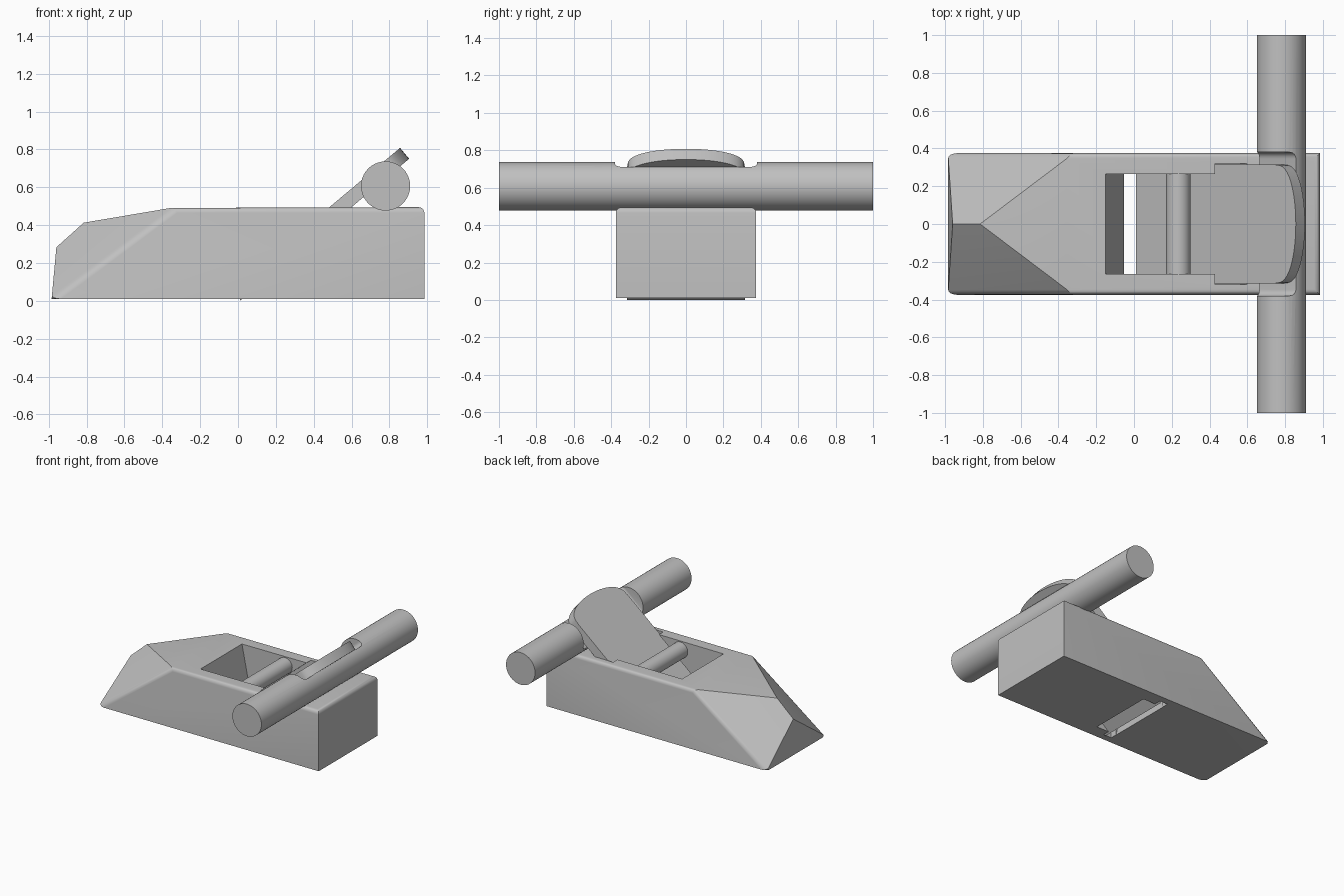
import bpy, bmesh, math
from mathutils import Vector, Matrix

if "Cube" in bpy.data.objects:
    bpy.data.objects.remove(bpy.data.objects["Cube"], do_unlink=True)

grey = bpy.data.materials.new("plain_grey")
grey.use_nodes = True
COLOUR = (0.53, 0.53, 0.53, 1)
grey.diffuse_color = COLOUR
grey.node_tree.nodes["Principled BSDF"].inputs["Base Color"].default_value = COLOUR

# The blade bed rises from TIP along x and z
TIP = Vector((0.01, 0, 0))
BED = Matrix.Translation(TIP) @ Matrix.Rotation(-math.radians(40), 4, 'Y')


def finish(bm, name):
    bmesh.ops.recalc_face_normals(bm, faces=bm.faces)
    mesh = bpy.data.meshes.new(name)
    bm.to_mesh(mesh)
    bm.free()
    mesh.materials.append(grey)
    obj = bpy.data.objects.new(name, mesh)
    bpy.context.collection.objects.link(obj)
    return obj


def prism(points, direction):
    """Closed solid swept from a flat outline."""
    bm = bmesh.new()
    face = bm.faces.new([bm.verts.new(p) for p in points])
    top = bmesh.ops.extrude_face_region(bm, geom=[face])["geom"]
    bmesh.ops.translate(bm, vec=direction, verts=[v for v in top if isinstance(v, bmesh.types.BMVert)])
    bmesh.ops.recalc_face_normals(bm, faces=bm.faces)
    return bm


def trim(bm, x):
    """Cut away everything in front of x and close the hole."""
    cut = bmesh.ops.bisect_plane(bm, geom=bm.verts[:] + bm.edges[:] + bm.faces[:],
                                 plane_co=(x, 0, 0), plane_no=(-1, 0, 0), clear_outer=True)
    edges = [e for e in cut["geom_cut"] if isinstance(e, bmesh.types.BMEdge)]
    bmesh.ops.contextual_create(bm, geom=edges)


def rod(name, x, z, radius, length, sides):
    bm = bmesh.new()
    bmesh.ops.create_cone(bm, cap_ends=True, segments=sides, radius1=radius, radius2=radius, depth=length,
                          matrix=Matrix.Translation((x, 0, z)) @ Matrix.Rotation(math.pi / 2, 4, 'X'))
    return finish(bm, name)


def carve(obj, cutter):
    cutter.hide_render = True
    mod = obj.modifiers.new("cut", 'BOOLEAN')
    mod.object, mod.operation, mod.solver = cutter, 'DIFFERENCE', 'EXACT'
    bpy.context.view_layer.objects.active = obj
    bpy.ops.object.modifier_apply(modifier=mod.name)
    bpy.data.objects.remove(cutter, do_unlink=True)


def smooth(obj, degrees=30):
    bpy.ops.object.select_all(action='DESELECT')
    obj.select_set(True)
    bpy.context.view_layer.objects.active = obj
    bpy.ops.object.shade_smooth_by_angle(angle=math.radians(degrees))


# Body: long block with a faceted, pointed nose
END, HALF, LOW, TOP = 0.985, 0.375, 0.01, 0.495
bm = bmesh.new()
peak = bm.verts.new((-0.815, 0, 0.413))
nose = bm.verts.new((-0.96, 0, 0.283))
sides = []
for s in (-1, 1):
    profile = [(-END, LOW), (END, LOW), (END, TOP), (-0.33, TOP)]
    sides.append([bm.verts.new((x, s * HALF, z)) for x, z in profile])
for a, b, c, d in sides:
    bm.faces.new((a, b, c, d))
    bm.faces.new((a, d, peak, nose))
(a, b, c, d), (e, f, g, h) = sides
for loop in ((a, b, f, e), (b, c, g, f), (c, d, h, g), (d, h, peak), (a, e, nose)):
    bm.faces.new(loop)
bmesh.ops.recalc_face_normals(bm, faces=bm.faces)
rounded = [bm.edges.get(p) for p in ((c, d), (g, h), (c, g), (a, d), (e, h))]
bmesh.ops.bevel(bm, geom=rounded, offset=0.03, segments=4, profile=0.5, affect='EDGES')
body = finish(bm, "body")

# Shaving opening with a sloped front wall, down to the bed
slope = math.tan(math.radians(40))
over, under = 0.6, -0.1
opening = [(-0.172, over), (-0.03, under), (TIP.x + under / slope + 0.13, under), (TIP.x + over / slope, over)]
opening = [(x, -0.265, z) for x, z in opening]
carve(body, finish(prism(opening, (0, 0.53, 0)), "opening_cutter"))

# Wider groove in the cheeks that holds the blade
groove = [BED @ Vector((t, y, 0)) for t, y in ((-0.2, -0.32), (1.2, -0.32), (1.2, 0.32), (-0.2, 0.32))]
normal = BED.to_3x3() @ Vector((0, 0, 1))
bm = prism(groove, normal * 0.109)
trim(bm, -0.05)
carve(body, finish(bm, "groove_cutter"))
smooth(body, 25)

# Blade with a curved upper end and a vertical tip
outline = [(-0.15, -0.315), (1.02, -0.315)]
for i in range(25):
    angle = math.pi * (i / 24 - 0.5)
    outline.append((1.03 + 0.138 * math.cos(angle) ** 0.8, 0.313 * math.sin(angle)))
outline += [(1.02, 0.315), (-0.15, 0.315)]
bm = prism([BED @ Vector((t, y, 0)) for t, y in outline], normal * 0.075)
trim(bm, TIP.x)
blade = finish(bm, "blade")
smooth(blade)

# Crossbar inside the opening
crossbar = rod("crossbar", 0.235, 0.42, 0.065, 0.55, 32)
smooth(crossbar)

# Long handle with a notch where the blade passes
handle = rod("handle", 0.78, 0.607, 0.13, 2, 40)
notch = [BED @ Vector((t, y, 0)) for t, y in ((0.6, -0.38), (1.4, -0.38), (1.4, 0.38), (0.6, 0.38))]
bm = prism(notch, normal * 0.4)
floor_edges = [e for e in bm.edges
               if all(abs((BED.inverted() @ v.co).z) < 0.001 and abs(v.co.y) > 0.3 for v in e.verts)
               and abs(e.verts[0].co.y - e.verts[1].co.y) < 0.01]
bmesh.ops.bevel(bm, geom=floor_edges, offset=0.035, segments=4, profile=0.5, affect='EDGES')
carve(handle, finish(bm, "notch_cutter"))
smooth(handle)
